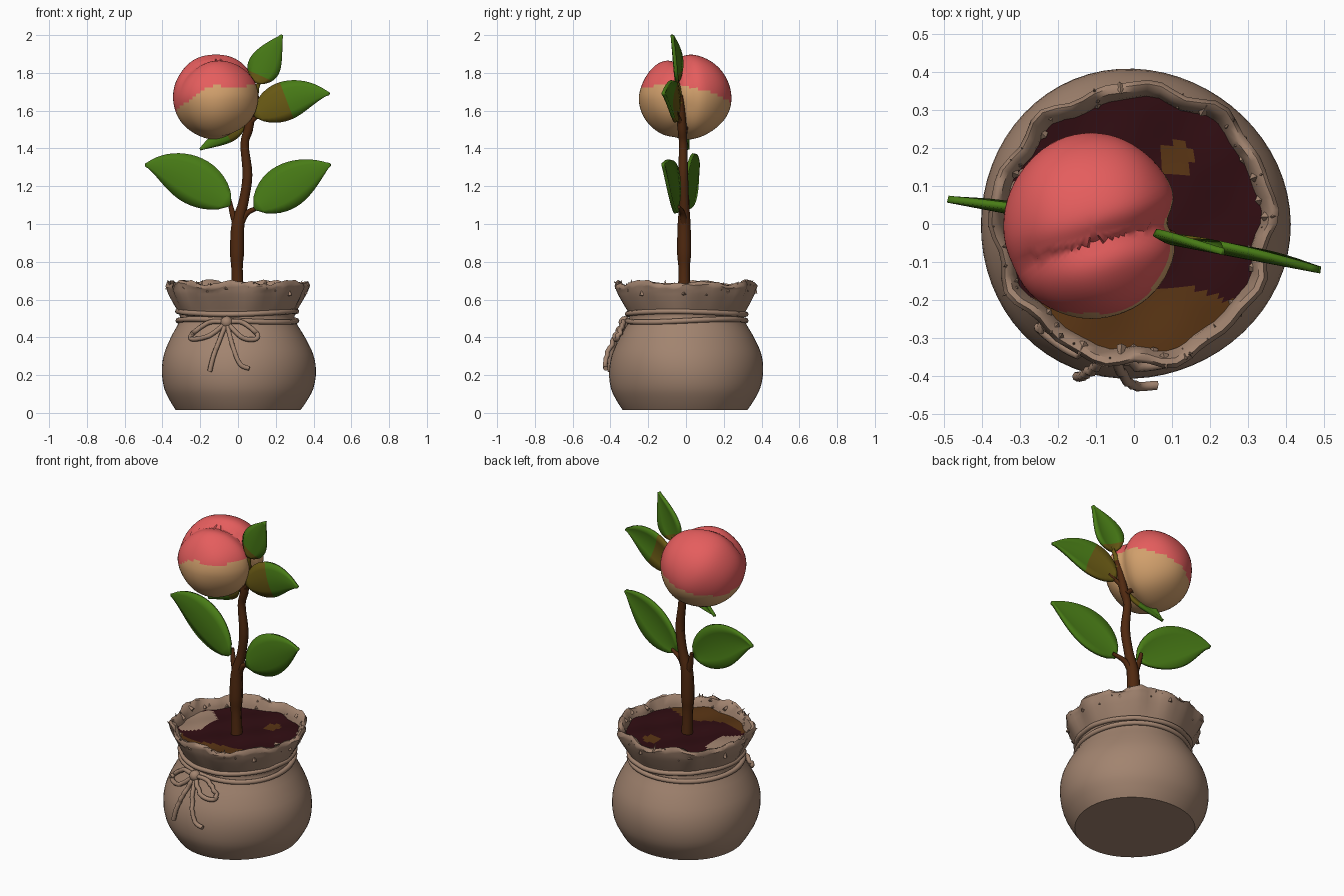
import bpy, bmesh, math, random
from mathutils import Vector

random.seed(4)
if "Cube" in bpy.data.objects:
    bpy.data.objects.remove(bpy.data.objects["Cube"])


def material(name, rgb):
    m = bpy.data.materials.new(name)
    m.use_nodes = True
    m.diffuse_color = (*rgb, 1)
    m.node_tree.nodes["Principled BSDF"].inputs["Base Color"].default_value = (*rgb, 1)
    return m


BURLAP = material("burlap", (0.36, 0.23, 0.16))
DARK_SOIL = material("dark soil", (0.03, 0.004, 0.006))
LIGHT_SOIL = material("light soil", (0.1, 0.035, 0.007))
BARK = material("bark", (0.08, 0.022, 0.005))
GREEN = material("leaf green", (0.065, 0.2, 0.008))
OLIVE = material("leaf olive", (0.14, 0.1, 0.007))
PINK = material("fruit pink", (0.78, 0.11, 0.11))
TAN = material("fruit tan", (0.64, 0.35, 0.15))


def add_object(name, bm, mats, rule=None, angle=50):
    """Finish a bmesh: colour faces by rule(centre), shade smooth."""
    bmesh.ops.recalc_face_normals(bm, faces=bm.faces)
    for f in bm.faces:
        f.material_index = rule(f.calc_center_median()) if rule else f.material_index
    mesh = bpy.data.meshes.new(name)
    bm.to_mesh(mesh)
    bm.free()
    for m in mats:
        mesh.materials.append(m)
    ob = bpy.data.objects.new(name, mesh)
    bpy.context.collection.objects.link(ob)
    select(ob)
    bpy.ops.object.shade_smooth_by_angle(angle=math.radians(angle))
    return ob


def select(ob):
    bpy.ops.object.select_all(action="DESELECT")
    ob.select_set(True)
    bpy.context.view_layer.objects.active = ob


def tube(name, points, radii, mat, closed=False, sides=2):
    """Tapered tube through points, turned into a mesh."""
    cu = bpy.data.curves.new(name, "CURVE")
    cu.dimensions = "3D"
    cu.bevel_depth = 1
    cu.bevel_resolution = sides
    cu.use_fill_caps = True
    sp = cu.splines.new("POLY")
    sp.points.add(len(points) - 1)
    sp.use_cyclic_u = closed
    for p, co, r in zip(sp.points, points, radii):
        p.co = (*co, 1)
        p.radius = r
    cu.materials.append(mat)
    ob = bpy.data.objects.new(name, cu)
    bpy.context.collection.objects.link(ob)
    select(ob)
    bpy.ops.object.convert(target="MESH")
    bpy.ops.object.shade_smooth_by_angle(angle=math.radians(60))


def spline(points, steps=6):
    """Smooth path through points of any dimension."""
    pts = [Vector(p) for p in points]
    pts = [pts[0]] + pts + [pts[-1]]
    out = []
    for a, b, c, d in zip(pts, pts[1:], pts[2:], pts[3:]):
        for i in range(steps):
            t = i / steps
            out.append(b + (c - a) * t / 2 + (2 * a - 5 * b + 4 * c - d) * t * t / 2
                       + (3 * b - a - 3 * c + d) * t ** 3 / 2)
    return out + [pts[-1]]


# Sack: lathed profile with wavy folds towards the rim
OUTER = [(.33, .015), (.36, .06), (.395, .13), (.408, .22), (.395, .31), (.355, .4), (.31, .48),
         (.305, .52), (.33, .57), (.36, .63), (.375, .675)]
outer = spline(OUTER, 3)
profile = outer + [Vector(p) for p in ((.365, .69), (.35, .685), (.335, .65), (.32, .58))]
SEG = 64


def ripple(a, z):
    fold = min(1, max(0, (z - .5) / .17))
    return fold * (.009 * math.sin(9 * a) + .007 * math.sin(14 * a + 1)) + .005 * math.sin(3 * a + 8 * z)


bm = bmesh.new()
rings = []
for r, z in profile:
    ring = []
    for i in range(SEG):
        a = math.tau * i / SEG
        rr = r + ripple(a, z)
        lift = .01 * math.sin(7 * a) + random.uniform(-.008, .008) if z > .66 else 0
        ring.append(bm.verts.new((rr * math.cos(a), rr * math.sin(a), z + lift)))
    rings.append(ring)
for lo, hi in zip(rings, rings[1:]):
    for i in range(SEG):
        j = (i + 1) % SEG
        bm.faces.new((lo[i], lo[j], hi[j], hi[i]))
bm.faces.new(rings[0][::-1])
add_object("sack", bm, [BURLAP])

# Frayed threads around the rim
bm = bmesh.new()
for i in range(54):
    a = math.tau * (i + random.random()) / 54
    z = random.uniform(.64, .685)
    r = .355 + ripple(a, z) + random.uniform(-.01, .01)
    axis = Vector((math.cos(a), math.sin(a), 0)) * random.uniform(-.3, .8) + Vector((0, 0, random.uniform(.2, 1)))
    rot = axis.to_track_quat("Z", "Y").to_matrix().to_4x4()
    rot.translation = (r * math.cos(a), r * math.sin(a), z)
    bmesh.ops.create_cone(bm, segments=4, radius1=.013, radius2=0, depth=.05, cap_ends=True, matrix=rot)
add_object("frayed_rim", bm, [BURLAP], angle=20)


# Soil: patchy disc
def soil_patch(c):
    if c.x < -.19 and abs(c.y) < .12 + .03 * math.sin(40 * c.x):
        return 2
    front = c.y < -.19 + .03 * math.sin(14 * c.x) and abs(c.x) < .26
    return int(front or math.hypot(c.x - .11, c.y - .17) < .045)


bm = bmesh.new()
bmesh.ops.create_grid(bm, x_segments=36, y_segments=36, size=.345)
for v in bm.verts:
    x, y = v.co.x / .345, v.co.y / .345
    v.co.x, v.co.y = .345 * x * math.sqrt(1 - y * y / 2), .345 * y * math.sqrt(1 - x * x / 2)
    v.co.z = .632 + .006 * math.sin(23 * v.co.x) * math.cos(19 * v.co.y)
add_object("soil", bm, [DARK_SOIL, LIGHT_SOIL, BURLAP], soil_patch)


# Cord and bow, laid on the sack
def on_sack(x, z, off=.012):
    r = min(outer, key=lambda p: abs(p[1] - z))[0]
    return Vector((x, -math.sqrt(r * r - x * x) - off, z))


for k, z in enumerate((.488, .53)):
    loop = []
    for i in range(SEG):
        a = math.tau * i / SEG
        r = .314 + ripple(a, z)
        loop.append((r * math.cos(a), r * math.sin(a), z + .008 * math.sin(2 * a + k * 2)))
    tube("cord_%d" % (k + 1), loop, [.014] * SEG, BURLAP, True)

KNOT = (-.06, .48)
bow = {
    "bow_loop_right": [KNOT, (-.15, .48), (-.24, .42), (-.24, .39), (-.15, .41), KNOT],
    "bow_loop_left": [KNOT, (.02, .48), (.1, .42), (.09, .39), (.02, .4), KNOT],
    "bow_tail_right": [KNOT, (-.1, .38), (-.13, .3), (-.15, .22)],
    "bow_tail_left": [KNOT, (-.03, .36), (.01, .26), (.06, .235)],
}
for name, pts in bow.items():
    path = [on_sack(p[0], p[1], .022) for p in spline(pts)]
    tube(name, path, [.013] * len(path), BURLAP)
bm = bmesh.new()
bmesh.ops.create_icosphere(bm, subdivisions=2, radius=.033)
bmesh.ops.translate(bm, verts=bm.verts, vec=on_sack(*KNOT, .02))
add_object("bow_knot", bm, [BURLAP])

# Trunk and twigs: x, y, z, radius
STEMS = {
    "trunk": [(0, -.01, .6, .034), (-.005, -.01, .76, .03), (-.005, -.01, .85, .037), (0, -.01, 1, .034),
              (.03, -.01, 1.12, .026), (.05, -.015, 1.26, .026), (.035, -.015, 1.42, .022),
              (.055, -.02, 1.5, .024), (.075, -.025, 1.6, .02), (.1, -.03, 1.68, .013)],
    "twig_lower_right": [(0, -.01, .98, .024), (-.03, 0, 1.06, .016), (-.045, .01, 1.13, .01)],
    "twig_lower_left": [(.01, -.01, 1, .022), (.05, -.02, 1.06, .015), (.12, -.04, 1.09, .01)],
    "twig_small": [(.05, -.01, 1.48, .018), (.02, 0, 1.51, .012), (-.01, .01, 1.5, .009)],
    "twig_upper_left": [(.06, -.02, 1.53, .018), (.09, -.04, 1.56, .012), (.14, -.05, 1.59, .009)],
    "knot_stub": [(.04, -.015, 1.23, .022), (.065, -.015, 1.265, .013)],
}
for name, pts in STEMS.items():
    path = spline(pts, 4)
    tube(name, [p[:3] for p in path], [p[3] for p in path], BARK)
tube("twig_top", [(.09, -.03, 1.64), (.1, -.04, 1.72), (.125, -.05, 1.78)], [.016, .012, .008], OLIVE)


# Leaves: curved midrib, half width, share of olive at the base
def leaf(name, base, bend, tip, half, olive):
    base, bend, tip = Vector(base), Vector(bend), Vector(tip)
    bm = bmesh.new()
    n, rows = 18, []
    for i in range(n + 1):
        t = i / n
        p = base * (1 - t) ** 2 + bend * 2 * t * (1 - t) + tip * t * t
        d = ((bend - base) * (1 - t) + (tip - bend) * t).normalized()
        w = half * max(.05, math.sin(math.pi * t ** .72) ** .9 * (1.08 - .25 * t))
        row = []
        for s in (-1, -.6, -.25, 0, .25, .6, 1):
            q = p + Vector((-d.y, d.x)) * w * s
            row.append(bm.verts.new((q.x, -.02 - .19 * q.x + .018 * s * s * w / half - .008, q.y)))
        rows.append(row)
    for i, (a, b) in enumerate(zip(rows, rows[1:])):
        for k in range(6):
            f = bm.faces.new((a[k], a[k + 1], b[k + 1], b[k]))
            f.material_index = int(i / n < olive)
    ob = add_object(name, bm, [GREEN, OLIVE])
    sol = ob.modifiers.new("thickness", "SOLIDIFY")
    sol.thickness = .018
    sol.offset = 0


leaf("leaf_lower_right", (-.04, 1.1), (-.33, 1.32), (-.49, 1.312), .125, 0)
leaf("leaf_lower_left", (.09, 1.08), (.34, 1.27), (.49, 1.315), .118, 0)
leaf("leaf_upper_left", (.09, 1.57), (.32, 1.71), (.485, 1.69), .102, .35)
leaf("leaf_top", (.1, 1.745), (.15, 1.87), (.235, 2), .085, .12)
leaf("leaf_small", (.03, 1.52), (-.08, 1.47), (-.2, 1.395), .045, .35)

# Fruit: sphere with a seam groove, blushed on top
CENTRE = Vector((-.112, -.005, 1.675))


def blush(c):
    d = c - CENTRE
    a = math.atan2(d.y, d.x)
    edge = -.015 - .075 * math.cos(a - 2.7) + .045 * math.exp(-((a + 1.7) / .4) ** 2)
    return int(d.z < edge)


bm = bmesh.new()
bmesh.ops.create_uvsphere(bm, u_segments=64, v_segments=44, radius=1)
for v in bm.verts:
    x, y, z = v.co
    side = y - .25 * x + .2
    reach = min(1, max(0, .6 + .5 * x + .3 * z))
    s = 1 - .14 * reach * math.exp(-(side / .2) ** 2)
    s -= .06 * max(0, z) * (side < 0)
    s += .012 * math.sin(5 * x + 2) * math.sin(4 * z + 3 * y)
    v.co = CENTRE + Vector((x * .232, y * .245, z * .228)) * s
add_object("fruit", bm, [PINK, TAN], blush)
